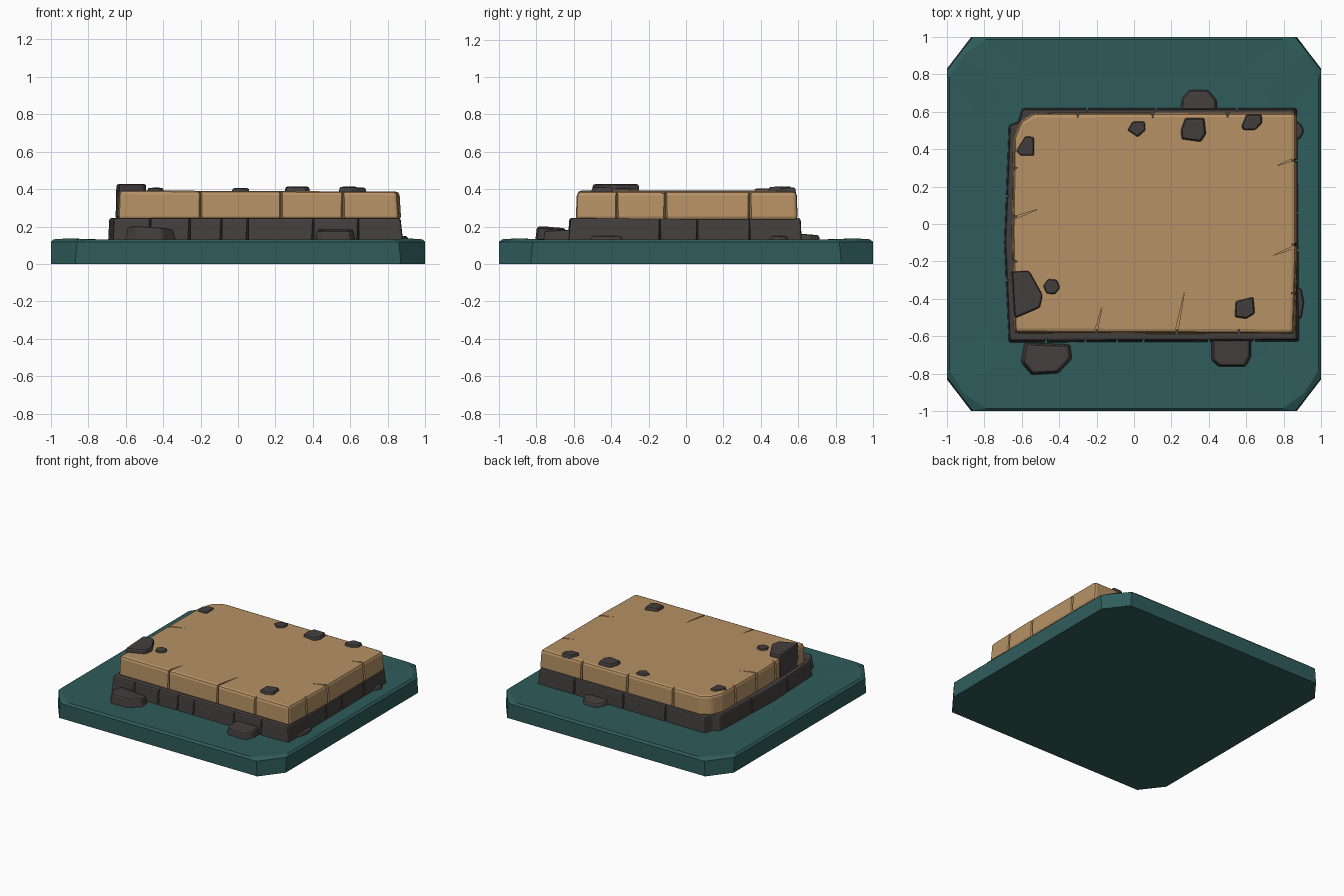
import bpy, bmesh, math
from mathutils import Vector

if "Cube" in bpy.data.objects:
    bpy.data.objects.remove(bpy.data.objects["Cube"])


def material(name, rgb):
    m = bpy.data.materials.new(name)
    m.diffuse_color = (*rgb, 1)
    m.use_nodes = True
    m.node_tree.nodes["Principled BSDF"].inputs["Base Color"].default_value = m.diffuse_color
    return m


TEAL = material("teal ground", (0.028, 0.108, 0.105))
TAN = material("tan stone", (0.47, 0.285, 0.13))
DARK = material("dark stone", (0.058, 0.049, 0.049))


def loft(name, rings, mat, bevel=0.0, segments=2):
    """Closed solid skinned through rings that share a point count."""
    bm = bmesh.new()
    loops = [[bm.verts.new(p) for p in ring] for ring in rings]
    n = len(loops[0])
    for a, b in zip(loops, loops[1:]):
        for i in range(n):
            j = (i + 1) % n
            bm.faces.new((a[i], a[j], b[j], b[i]))
    bm.faces.new(loops[0][::-1])
    bm.faces.new(loops[-1])
    bmesh.ops.recalc_face_normals(bm, faces=bm.faces)
    me = bpy.data.meshes.new(name)
    bm.to_mesh(me)
    bm.free()
    ob = bpy.data.objects.new(name, me)
    bpy.context.collection.objects.link(ob)
    if mat:
        me.materials.append(mat)
    if bevel:
        mod = ob.modifiers.new("worn edges", 'BEVEL')
        mod.width, mod.segments = bevel, segments
        mod.limit_method, mod.angle_limit = 'ANGLE', math.radians(25)
    return ob


def block(name, pts, z0, z1, mat, taper=1.0, bevel=0.012, tilt=(0, 0)):
    """Prism from an outline, narrowing and tilting at the top."""
    c = sum((Vector(p) for p in pts), Vector((0, 0))) / len(pts)
    top = [c + (Vector(p) - c) * taper for p in pts]
    return loft(name, [[(x, y, z0) for x, y in pts],
                       [(p.x, p.y, z1 + tilt[0] * (p.x - c.x) + tilt[1] * (p.y - c.y))
                        for p in top]], mat, bevel)


def carve(target, name, cuts):
    """Cut thin wedges: each is (start, end, z0, z1, half width)."""
    meshes = []
    for a, b, z0, z1, w in cuts:
        a, b = Vector(a), Vector(b)
        d = (b - a).normalized()
        s = Vector((-d.y, d.x)) * w
        ring = (a - d * 0.05 + s, b, a - d * 0.05 - s)
        meshes.append(loft(name, [[(p.x, p.y, z) for p in ring] for z in (z0, z1)], None))
    for ob in meshes:
        ob.hide_render = True
        ob.hide_viewport = False
        ob.display_type = 'WIRE'
        mod = target.modifiers.new("joint", 'BOOLEAN')
        mod.operation, mod.object, mod.solver = 'DIFFERENCE', ob, 'EXACT'
    # bake the joints, then drop the cutters
    bpy.context.view_layer.update()
    dg = bpy.context.evaluated_depsgraph_get()
    me = bpy.data.meshes.new_from_object(target.evaluated_get(dg))
    target.modifiers.clear()
    target.data = me
    for ob in meshes:
        bpy.data.objects.remove(ob)


def corner_ring(half, cx, cy, z, rise=0.0, bulge=0.0):
    """Square ring with cut corners; bulge rounds the cut."""
    quarter = [(half, half - cy, z), (half - cx * 0.4 + bulge, half - cy * 0.4 + bulge, z + rise),
               (half - cx, half, z)]
    ring = []
    for sx, sy in ((1, 1), (-1, 1), (-1, -1), (1, -1)):
        q = [(x * sx, y * sy, h) for x, y, h in quarter]
        ring += q if sx * sy > 0 else q[::-1]
    return ring


# ground slab
loft("ground_slab", [corner_ring(1.0, 0.13, 0.17, 0, 0, -0.015),
                     corner_ring(1.0, 0.14, 0.18, 0.118, 0, -0.015),
                     corner_ring(0.985, 0.19, 0.20, 0.132, 0.005, 0.0),
                     corner_ring(0.80, 0.25, 0.25, 0.126)], TEAL)

# dark foundation course
found = block("dark_foundation",
              [(-0.67, -0.635), (0.885, -0.63), (0.875, 0.62), (-0.60, 0.62), (-0.62, 0.55),
               (-0.67, 0.53), (-0.695, -0.1)], 0.10, 0.246, DARK, 0.985, 0.012)
cuts = [((x, -0.628), (x + 0.005, -0.608), 0.05, 0.3, 0.02) for x in (-0.47, -0.26, -0.09, 0.05, 0.40, 0.64)]
cuts += [((0.875, y), (0.855, y), 0.05, 0.3, 0.02) for y in (-0.14, 0.06, 0.34)]
cuts += [((x, 0.617), (x, 0.597), 0.05, 0.3, 0.02) for x in (-0.25, 0.12, 0.55)]
cuts += [((-0.685, y), (-0.66, y), 0.05, 0.3, 0.02) for y in (-0.3, 0.15)]
carve(found, "foundation_joint", cuts)

# tan paving platform
slab = block("tan_platform",
             [(-0.64, -0.585), (0.86, -0.59), (0.872, -0.2), (0.872, 0.597), (-0.54, 0.595),
              (-0.61, 0.55), (-0.645, 0.46), (-0.652, -0.05)], 0.235, 0.391, TAN, 0.99, 0.02,
             (-0.004, 0))
cuts = [((x, -0.583), (x, -0.56), 0.2, 0.5, 0.024) for x in (-0.20, 0.23, 0.56)]
cuts += [((0.864, y), (0.84, y), 0.2, 0.5, 0.024) for y in (-0.37, -0.11, 0.34)]
cuts += [((x, 0.59), (x, 0.567), 0.2, 0.5, 0.024) for x in (-0.3, 0.1, 0.5)]
cuts += [((-0.645, y), (-0.62, y), 0.2, 0.5, 0.024) for y in (-0.2, 0.04, 0.3)]
# shallow surface cracks running in from the joints
cuts += [((-0.20, -0.56), (-0.17, -0.44), 0.378, 0.5, 0.008),
         ((0.23, -0.56), (0.27, -0.36), 0.378, 0.5, 0.008),
         ((0.84, -0.13), (0.74, -0.17), 0.378, 0.5, 0.008),
         ((0.84, 0.34), (0.76, 0.31), 0.378, 0.5, 0.008),
         ((-0.62, 0.04), (-0.51, 0.08), 0.378, 0.5, 0.008)]
carve(slab, "platform_joint", cuts)

# loose dark stones set in the platform top
tops = [([(-.635, .39), (-.58, .475), (-.53, .47), (-.53, .36), (-.61, .36)], .404),
        ([(-.04, .50), (-.01, .55), (.06, .55), (.065, .50), (.02, .46)], .406),
        ([(.245, .50), (.27, .57), (.38, .57), (.39, .48), (.36, .435), (.25, .45)], .414),
        ([(.57, .52), (.60, .59), (.685, .59), (.69, .54), (.65, .50), (.58, .50)], .408),
        ([(.54, -.41), (.64, -.385), (.65, -.48), (.60, -.51), (.535, -.50)], .412),
        ([(-.49, -.33), (-.46, -.29), (-.41, -.295), (-.39, -.34), (-.42, -.38), (-.47, -.375)], .407)]
for i, (pts, z) in enumerate(tops):
    block(f"top_stone_{i + 1}", pts, 0.37, z, DARK, 0.85, 0.008, (0, 0.03))

# large stone over the left edge
block("edge_stone", [(-.655, -.25), (-.56, -.245), (-.485, -.38), (-.50, -.45), (-.64, -.51)],
      0.24, 0.427, DARK, 0.95, 0.012)

# stones lying on the ground
ground = [([(-.61, -.74), (-.55, -.81), (-.40, -.80), (-.325, -.72), (-.335, -.64), (-.59, -.63)],
           .193, .85, (-0.05, -0.08)),
          ([(.41, -.73), (.45, -.765), (.60, -.765), (.63, -.71), (.63, -.61), (.41, -.61)],
           .18, .88, (0, 0.05)),
          ([(.24, .60), (.25, .67), (.29, .72), (.40, .72), (.45, .66), (.45, .60)],
           .158, .85, (0, -0.08)),
          ([(.86, .44), (.895, .46), (.91, .50), (.89, .54), (.86, .55)], .15, .9, (0, 0)),
          ([(.86, -.52), (.895, -.51), (.91, -.42), (.895, -.34), (.86, -.33)], .15, .9, (0, 0))]
for i, (pts, z, taper, tilt) in enumerate(ground):
    block(f"ground_stone_{i + 1}", pts, 0.10, z, DARK, taper, 0.012, tilt)
